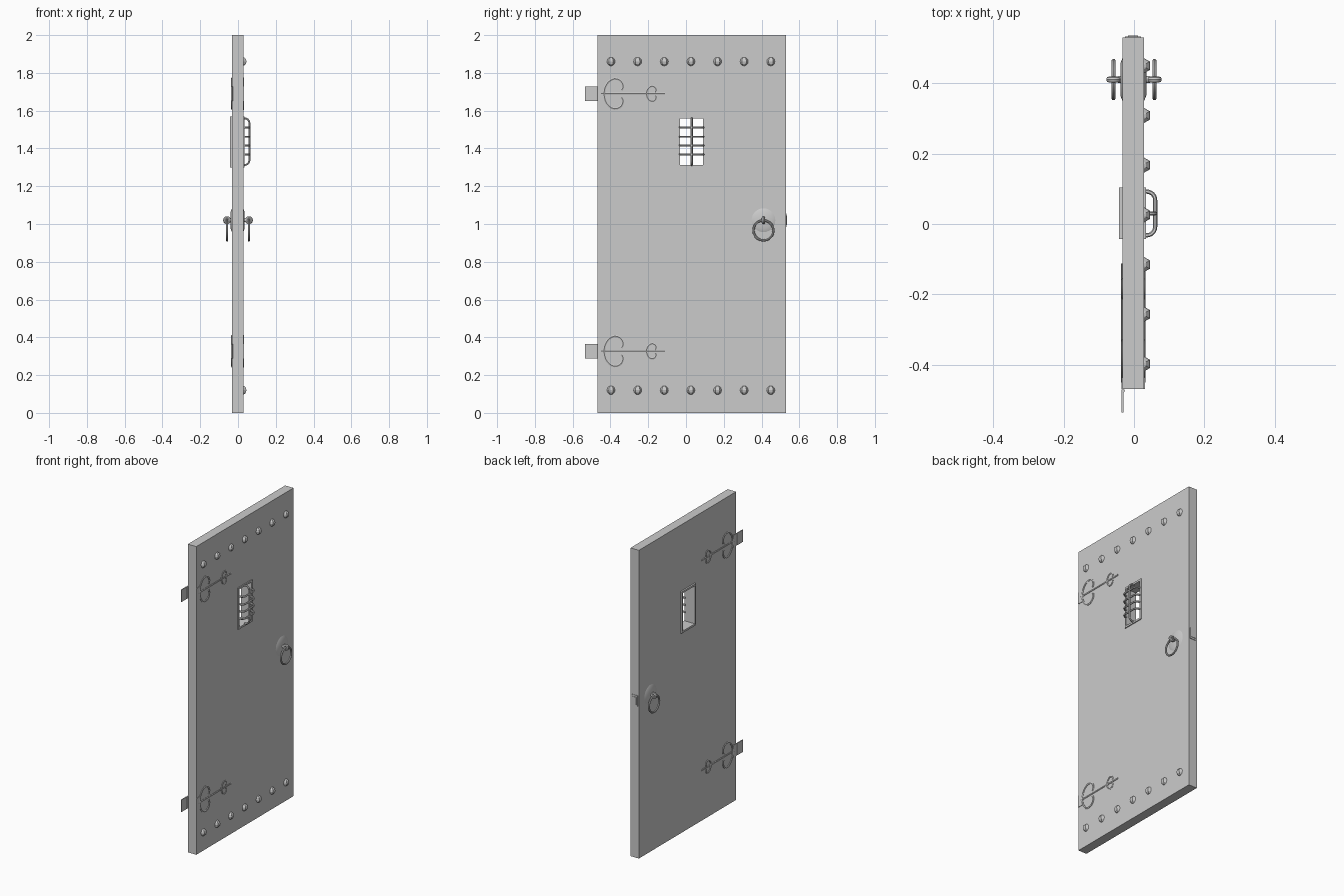
import bpy
from math import sin, cos, pi, radians

if "Cube" in bpy.data.objects:
    bpy.data.objects.remove(bpy.data.objects["Cube"])

XB, XF = -0.032, 0.028      # back and front faces of the door leaf


def box(name, x0, x1, y0, y1, z0, z1):
    bpy.ops.mesh.primitive_cube_add(size=1, location=((x0 + x1) / 2, (y0 + y1) / 2, (z0 + z1) / 2))
    ob = bpy.context.object
    ob.name = name
    ob.scale = (x1 - x0, y1 - y0, z1 - z0)
    bpy.ops.object.transform_apply(location=False, rotation=False, scale=True)
    return ob


def tube(name, pts, radius, loc=(0, 0, 0), flat=1.0):
    cu = bpy.data.curves.new(name, 'CURVE')
    cu.dimensions = '3D'
    cu.bevel_depth = radius
    cu.bevel_resolution = 1
    cu.use_fill_caps = True
    sp = cu.splines.new('POLY')
    sp.points.add(len(pts) - 1)
    for p, co in zip(sp.points, pts):
        p.co = (*co, 1)
    ob = bpy.data.objects.new(name, cu)
    bpy.context.collection.objects.link(ob)
    ob.location = loc
    ob.scale.x = flat
    bpy.ops.object.select_all(action='DESELECT')
    ob.select_set(True)
    bpy.context.view_layer.objects.active = ob
    bpy.ops.object.convert(target='MESH')
    bpy.ops.object.shade_smooth_by_angle(angle=radians(50))


def smooth():
    bpy.ops.object.shade_smooth_by_angle(angle=radians(40))


# door leaf with window opening
door = box("door_leaf", XB, XF, -0.468, 0.529, 0, 2)
cutter = box("window_cutter", -0.2, 0.2, -0.038, 0.098, 1.305, 1.565)
cutter.hide_render = True
mod = door.modifiers.new("window", 'BOOLEAN')
mod.object = cutter
mod.solver = 'EXACT'
bpy.context.view_layer.objects.active = door
bpy.ops.object.modifier_apply(modifier="window")
bpy.data.objects.remove(cutter)

# window frame
FX = (-0.042, 0.034)
y0, y1, z0, z1, t = -0.043, 0.103, 1.30, 1.57, 0.012
box("frame_left", *FX, y0, y0 + t, z0, z1)
box("frame_right", *FX, y1 - t, y1, z0, z1)
box("frame_bottom", *FX, y0 + t, y1 - t, z0, z0 + t)
box("frame_top", *FX, y0 + t, y1 - t, z1 - t, z1)


# bulging window bars: (depth, offset) path with rounded corners
def bar_path(half, r=0.024, out=0.060):
    arc = [(out - r + r * sin(a), half - r + r * cos(a)) for a in (i * pi / 12 for i in range(7))]
    side = [(0.027, half)] + arc
    return side + [(x, -s) for x, s in reversed(side)]


for z in (1.369, 1.416, 1.462, 1.512):
    tube("bar_horizontal", [(x, s, 0) for x, s in bar_path(0.062)], 0.006, (0, 0.03, z))
tube("bar_vertical", [(x, 0, s) for x, s in bar_path(0.123)], 0.006, (0, 0.03, 1.436))

# two rows of rivets on the front face
for z in (0.12, 1.86):
    for i in range(7):
        bpy.ops.mesh.primitive_uv_sphere_add(segments=6, ring_count=6, radius=0.024,
                                             location=(0.024, -0.397 + 0.141 * i, z))
        bpy.context.object.name = "rivet"

# ring handles on both faces
HY, HZ = 0.41, 1.02
for s, face in ((1, XF), (-1, XB)):
    bpy.ops.mesh.primitive_cone_add(vertices=24, radius1=0.063, radius2=0.045, depth=0.007,
                                    location=(face + s * 0.0035, HY, HZ), rotation=(0, s * pi / 2, 0))
    bpy.context.object.name = "handle_plate"
    smooth()
    bpy.ops.mesh.primitive_cylinder_add(vertices=12, radius=0.01, depth=0.02,
                                        location=(s * 0.036, HY, HZ), rotation=(0, pi / 2, 0))
    bpy.context.object.name = "handle_stud"
    smooth()
    bpy.ops.mesh.primitive_torus_add(major_segments=12, minor_segments=8, major_radius=0.012,
                                     minor_radius=0.009, location=(s * 0.058, HY, HZ),
                                     rotation=(pi / 2, 0, 0))
    bpy.context.object.name = "handle_eye"
    smooth()
    bpy.ops.mesh.primitive_torus_add(major_segments=20, minor_segments=8, major_radius=0.053,
                                     minor_radius=0.006, location=(s * 0.058, HY, 0.966),
                                     rotation=(0, pi / 2, 0))
    bpy.context.object.name = "handle_ring"
    smooth()

# latch plate and bolt in the door edge
box("latch_plate", -0.025, 0.02, 0.525, 0.532, 0.985, 1.055)
box("latch_bolt", -0.017, 0.012, 0.527, 0.535, 0.996, 1.044)


# scroll: C shape open towards +y, ends curled inwards
def scroll(cy, ry, rz):
    half = []
    for i in range(15):
        a = pi - i * radians(14)
        k = 1 - 0.5 * max(0, i - 6) / 8
        half.append((0, cy + ry * cos(a) * k, rz * (sin(a) * k + (1 - k) * 0.75)))
    return [(x, y, -z) for x, y, z in reversed(half[1:])] + half


# hinges with scrolled straps on both faces
for z in (1.69, 0.327):
    box("hinge_leaf", -0.036, -0.030, -0.535, -0.476, z - 0.039, z + 0.039)
    bpy.ops.mesh.primitive_cylinder_add(vertices=12, radius=0.005, depth=0.076,
                                        location=(-0.031, -0.473, z))
    bpy.context.object.name = "hinge_pin"
    smooth()
    for face, s in ((XF, 1), (XB, -1)):
        box("hinge_face_plate", *sorted((face - s * 0.001, face + s * 0.003)),
            -0.468, -0.435, z - 0.039, z + 0.039)
        tube("strap_stem", [(0, -0.45, 0), (0, -0.15, 0), (0, -0.112, 0)], 0.006, (face, 0, z), 0.7)
        tube("strap_scroll_large", scroll(-0.372, 0.062, 0.08), 0.007, (face, 0, z), 0.7)
        tube("strap_scroll_small", scroll(-0.178, 0.031, 0.04), 0.006, (face, 0, z), 0.7)
